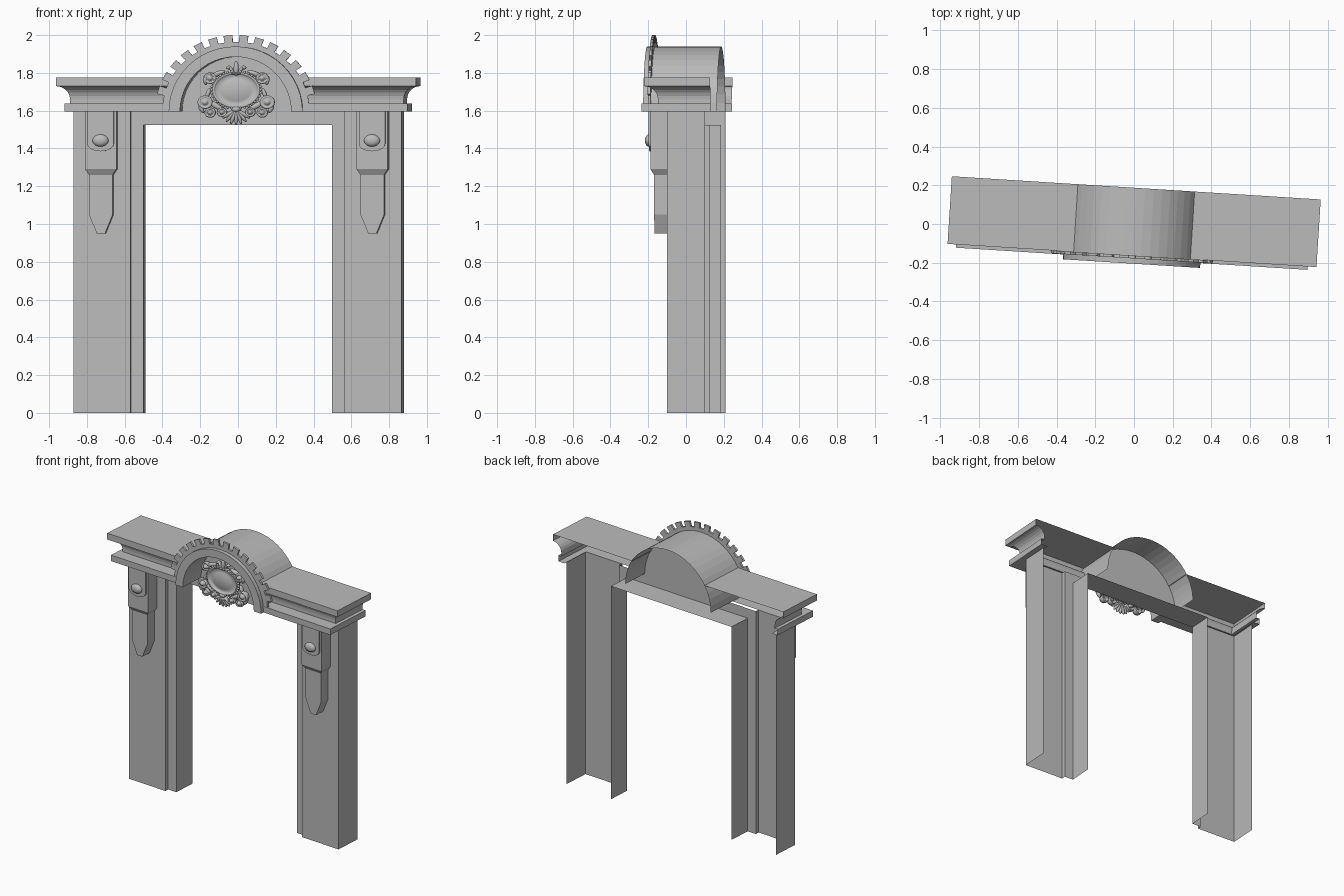
import bpy, bmesh
from math import sin, cos, pi, radians
from mathutils import Matrix, Vector

cube = bpy.data.objects.get("Cube")
if cube:
    bpy.data.objects.remove(cube)

stone = bpy.data.materials.new("grey_stone")
stone.use_nodes = True
GREY = (0.5, 0.5, 0.5, 1)
stone.diffuse_color = GREY
stone.node_tree.nodes["Principled BSDF"].inputs["Base Color"].default_value = GREY

TURN = Matrix.Rotation(radians(-3.6), 4, 'Z')   # whole gate stands slightly turned
FRONT, RECESS, BACK = -0.045, -0.015, 0.155     # pillar front, inner panel, pillar back
CORNICE_BACK = 0.187
SPRING = 1.595                                  # top of pillars, arch springing


def finish(name, bm, smooth=False):
    bmesh.ops.remove_doubles(bm, verts=bm.verts, dist=1e-5)
    bmesh.ops.recalc_face_normals(bm, faces=bm.faces)
    bm.transform(TURN)
    me = bpy.data.meshes.new(name)
    bm.to_mesh(me)
    bm.free()
    me.materials.append(stone)
    ob = bpy.data.objects.new(name, me)
    bpy.context.collection.objects.link(ob)
    for p in me.polygons:
        p.use_smooth = smooth
    return ob


def sheet(name, rows):
    """Open surface through rows of points."""
    bm = bmesh.new()
    grid = [[bm.verts.new(p) for p in row] for row in rows]
    for a, b in zip(grid, grid[1:]):
        for i in range(len(a) - 1):
            bm.faces.new((a[i], a[i + 1], b[i + 1], b[i]))
    return finish(name, bm)


def prism(name, outline, y0, y1):
    """Closed solid from an (x, z) outline."""
    bm = bmesh.new()
    f = bm.faces.new([bm.verts.new((x, y0, z)) for x, z in outline])
    r = bmesh.ops.extrude_face_region(bm, geom=[f])
    for v in r["geom"]:
        if isinstance(v, bmesh.types.BMVert):
            v.co.y = y1
    return finish(name, bm)


def arc(rx, rz, n, a0=0, a1=pi):
    return [(rx * cos(a0 + (a1 - a0) * i / n), rz * sin(a0 + (a1 - a0) * i / n))
            for i in range(n + 1)]


def add_lathe(bm, x, z, rx, rz, profile, n=24):
    """Round boss facing the front: profile of (radius factor, y)."""
    ring = [[bm.verts.new((x + rx * r * c, y, z + rz * r * s))
             for c, s in arc(1, 1, n, 0, 2 * pi)[:-1]] for r, y in profile]
    for a, b in zip(ring, ring[1:]):
        for i in range(n):
            j = (i + 1) % n
            bm.faces.new((a[i], a[j], b[j], b[i]))
    bm.faces.new(ring[-1])


def add_petal(bm, x, z, length, width, angle, y, depth=0.016):
    """Leaf-like ellipsoid, long axis tilted from vertical."""
    m = (Matrix.Translation((x, y, z)) @ Matrix.Rotation(radians(angle), 4, 'Y')
         @ Matrix.Diagonal((width, depth, length, 1)))
    bmesh.ops.create_uvsphere(bm, u_segments=10, v_segments=8, radius=1, matrix=m)


# Cornice section: (end x, front y, z)
cove = [(0.955 - 0.07 * cos(t), -0.163 + 0.07 * cos(t), 1.73 - 0.07 * (1 - sin(t)))
        for t in [i * pi / 12 for i in range(7)]]
section = ([(0.86, -0.04, SPRING), (0.91, -0.18, SPRING), (0.91, -0.18, 1.638),
            (0.885, -0.093, 1.638)] + cove +
           [(0.955, -0.163, 1.735), (0.955, -0.163, 1.775)])
CUT = 0.298   # cornice stops against the arch

for s, side in ((1, "left"), (-1, "right")):
    # Pillar shell, open at the back
    plan = [(0.87, BACK), (0.87, FRONT), (0.567, FRONT), (0.567, RECESS), (0.5, RECESS)]
    sheet(side + "_pillar", [[(s * x, y, z) for x, y in plan] for z in (0, SPRING)])

    # Cornice with return at the end, and its flat top
    sheet(side + "_cornice", [[(s * CUT, f, z), (s * w, f, z), (s * w, CORNICE_BACK, z)]
                              for w, f, z in section])
    sheet(side + "_cornice_top", [[(s * CUT, y, 1.775), (s * 0.955, y, 1.775)]
                                  for y in (-0.163, CORNICE_BACK)])

    # Hanging bracket
    c = s * 0.72
    prism(side + "_bracket_block",
          [(c - 0.083, SPRING), (c + 0.083, SPRING), (c + 0.083, 1.29), (c - 0.083, 1.29)],
          FRONT, -0.138)
    sheet(side + "_bracket_chamfer", [
        [(c - 0.083, FRONT, 1.29), (c - 0.083, -0.138, 1.29),
         (c + 0.083, -0.138, 1.29), (c + 0.083, FRONT, 1.29)],
        [(c - 0.063, FRONT, 1.26), (c - 0.063, -0.12, 1.26),
         (c + 0.063, -0.12, 1.26), (c + 0.063, FRONT, 1.26)]])
    prism(side + "_bracket_drop",
          [(c - 0.063, 1.28), (c + 0.063, 1.28), (c + 0.063, 1.05), (c + 0.022, 0.95),
           (c - 0.022, 0.95), (c - 0.063, 1.05)], FRONT, -0.12)
    prism(side + "_bracket_panel",
          [(c - 0.07, SPRING), (c + 0.07, SPRING)] +
          [(c + x, 1.425 - z) for x, z in arc(0.07, 0.04, 10)], -0.13, -0.148)
    bm = bmesh.new()
    add_lathe(bm, c, 1.442, 0.042, 0.032,
              [(1, -0.14), (1, -0.155), (0.85, -0.164), (0.5, -0.17), (0.15, -0.172)])
    finish(side + "_bracket_boss", bm, True)

# Frieze and the lining of the opening
sheet("frieze", [[(-0.5, RECESS, z), (0.5, RECESS, z)] for z in (1.525, SPRING)])
lining = [(-0.5, 0), (-0.5, 1.525), (0.5, 1.525), (0.5, 0)]
sheet("opening_lining", [[(x, y, z) for x, z in lining] for y in (RECESS, BACK)])

# Arch: barrel, front ring and deep reveal
N = 24
outer = arc(0.355, 0.345, N)
inner = arc(0.295, 0.29, N)
RING = -0.205
sheet("arch_shell", [[(x, y, SPRING + z) for x, z in a]
                     for a, y in ((outer, CORNICE_BACK), (outer, RING),
                                  (inner, RING), (inner, RECESS))])
bm = bmesh.new()
bm.faces.new([bm.verts.new((x, RECESS, SPRING + z)) for x, z in outer])
finish("arch_back_panel", bm)
for s, side in ((1, "left"), (-1, "right")):
    sheet(side + "_arch_foot", [[(s * x, y, SPRING) for x in (0.295, 0.355)]
                                for y in (RING, RECESS)])

# Toothed band around the arch
TEETH, STEP, HALF = 14, radians(11.3), radians(3.2)
edge = [(0.392, 0)]
for i in range(TEETH):
    mid = pi / 2 + (i - (TEETH - 1) / 2) * STEP
    for r, a in ((0.392, -HALF), (0.43, -HALF), (0.43, HALF), (0.392, HALF)):
        edge.append((r * cos(mid + a), 0.943 * r * sin(mid + a)))
edge.append((-0.392, 0))
band = [(x, SPRING + z) for x, z in edge + arc(0.35, 0.34, N)[::-1]]
prism("toothed_band", band, -0.163, -0.178)

# Cartouche: oval shield with beaded rim
Y = -0.15
bm = bmesh.new()
add_lathe(bm, 0, 1.71, 0.13, 0.097,
          [(0.9, Y + 0.02), (1, Y + 0.01), (1, Y - 0.01), (0.93, Y - 0.02), (0.87, Y - 0.012),
           (0.84, Y - 0.004), (0.6, Y - 0.014), (0.3, Y - 0.02), (0.05, Y - 0.022)], 40)
finish("cartouche_shield", bm, True)
bm = bmesh.new()
for x, z in arc(0.13, 0.098, 36, 0, 2 * pi)[:-1]:
    add_petal(bm, x, 1.71 + z, 0.008, 0.008, 0, Y - 0.008, 0.01)
finish("cartouche_beads", bm, True)

# Scrolls and leaves, mirrored on both sides
bm = bmesh.new()
for s in (1, -1):
    for x, z, r in ((0.138, 1.772, 0.034), (0.165, 1.645, 0.04),
                    (0.138, 1.59, 0.03), (0.075, 1.592, 0.028)):
        add_lathe(bm, s * x, z, r, r * 0.9,
                  [(0.85, Y + 0.02), (1, Y + 0.008), (1, Y - 0.01), (0.85, Y - 0.02),
                   (0.65, Y - 0.01), (0.5, Y - 0.01), (0.4, Y - 0.022), (0.1, Y - 0.028)], 16)
    for x, z, length, width, angle in (
            (0.1, 1.795, 0.045, 0.014, -70), (0.165, 1.76, 0.025, 0.012, 10),
            (0.15, 1.69, 0.03, 0.012, -20), (0.105, 1.625, 0.05, 0.016, 60),
            (0.185, 1.61, 0.025, 0.012, 30)):
        add_petal(bm, s * x, z, length, width, s * angle, Y)
finish("cartouche_scrolls", bm, True)

# Shell fan below and leaf finial above
bm = bmesh.new()
for i in range(-3, 4):
    a = radians(i * 19)
    add_petal(bm, 0.045 * sin(a), 1.602 - 0.035 * cos(a), 0.043, 0.011, -i * 19, Y - 0.005)
add_petal(bm, 0, 1.608, 0.016, 0.025, 0, Y - 0.01)
finish("cartouche_fan", bm, True)
bm = bmesh.new()
add_petal(bm, 0, 1.822, 0.04, 0.014, 0, Y - 0.004)
add_petal(bm, 0, 1.797, 0.007, 0.036, 0, Y - 0.008)
for s in (1, -1):
    add_petal(bm, s * 0.024, 1.815, 0.028, 0.009, s * 35, Y)
    add_petal(bm, s * 0.042, 1.828, 0.01, 0.012, 0, Y)
finish("cartouche_finial", bm, True)
